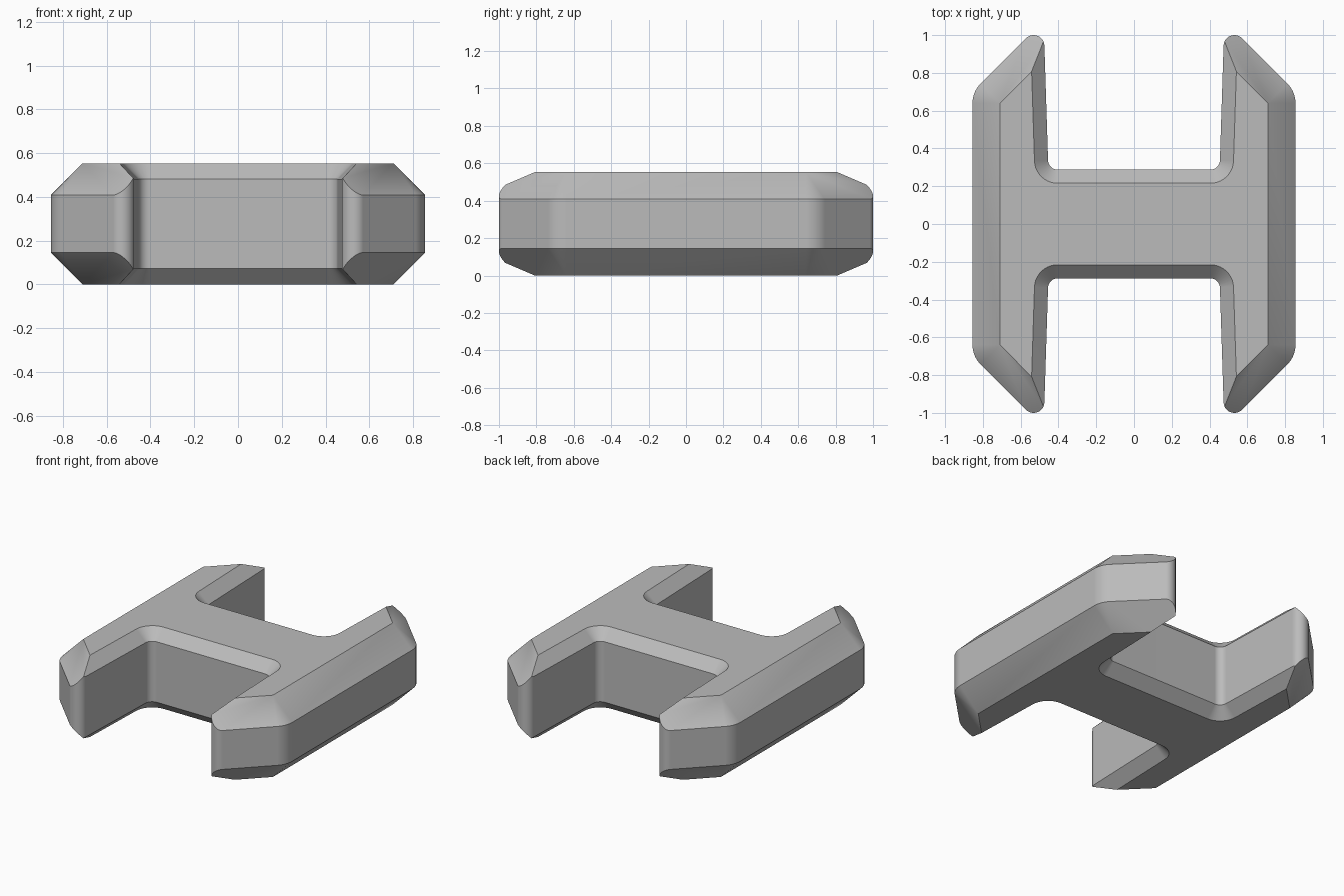
import bpy, bmesh, math
from math import sin, cos, pi, sqrt

cube = bpy.data.objects.get("Cube")
if cube:
    bpy.data.objects.remove(cube, do_unlink=True)

HEIGHT = 0.553
OUTER, INNER = 0.145, 0.072      # chamfer sizes
CORE = (0.71, 0.64)              # corner of the top face
FILLET = (0.405, 0.338, 0.05)    # channel fillet centre and radius
SLOPE = 0.032                    # draft of the channel walls
K = sqrt(1 + SLOPE ** 2)
LEAN = math.atan(SLOPE)
FAR = 1.8


def arc(cx, cy, r, a0, a1, n=10):
    return [(cx + r * cos(a0 + (a1 - a0) * i / n),
             cy + r * sin(a0 + (a1 - a0) * i / n)) for i in range(n + 1)]


def loft(name, levels):
    """Solid through a stack of (z, outline) rings."""
    bm = bmesh.new()
    rings = [[bm.verts.new((x, y, z)) for x, y in pts] for z, pts in levels]
    for low, high in zip(rings, rings[1:]):
        for i in range(len(low)):
            j = (i + 1) % len(low)
            bm.faces.new((low[i], low[j], high[j], high[i]))
    bm.faces.new(rings[0])
    bm.faces.new(rings[-1])
    bmesh.ops.remove_doubles(bm, verts=bm.verts, dist=1e-5)
    bmesh.ops.recalc_face_normals(bm, faces=bm.faces)
    mesh = bpy.data.meshes.new(name)
    bm.to_mesh(mesh)
    bm.free()
    obj = bpy.data.objects.new(name, mesh)
    bpy.context.collection.objects.link(obj)
    return obj


def body_outline(r):
    """Pointed hull with rounded shoulders, r outside the core."""
    quarter = arc(*CORE, r, 0, pi / 4)
    apex = (0, sum(CORE) + r * sqrt(2))
    left = [(-x, y) for x, y in reversed(quarter)]
    half = quarter + [apex] + left
    return half + [(-x, -y) for x, y in half]


def channel_outline(d, side):
    """Open-ended slot with filleted inner corners, widened by d."""
    x, y, r = FILLET
    half = arc(x, y, r + d, -pi / 2, -LEAN)
    tx, ty = half[-1]
    half.append((tx + SLOPE * (FAR - ty), FAR))
    pts = half + [(-px, py) for px, py in reversed(half)]
    return [(px, py * side) for px, py in pts]


def tip_outline(sx, sy):
    """Waste outside the rounded tip of a prong."""
    fx, fy, fr = FILLET
    wall = fx + fr * K
    diagonal = sum(CORE) + OUTER * sqrt(2)
    r = (diagonal - wall - SLOPE * (1 - fy) - 1) / (sqrt(2) + K - 1 - SLOPE)
    cy = 1 - r
    cx = wall + SLOPE * (cy - fy) + r * K
    curve = arc(cx, cy, r, pi - LEAN, pi / 4, 14)
    pts = [(0.3, curve[0][1])] + curve + [(cx + 0.3, cy + 0.3), (0.3, cy + 0.3)]
    return [(x * sx, y * sy) for x, y in pts]


# Chamfered hull
body = loft("h_shaped_block", [
    (0, body_outline(0)), (OUTER, body_outline(OUTER)),
    (HEIGHT - OUTER, body_outline(OUTER)), (HEIGHT, body_outline(0))])

# Flared channels and rounded prong tips
cutters = []
E = 0.05
for side in (1, -1):
    cutters.append(loft("channel_cutter", [
        (-E, channel_outline(INNER + E, side)), (INNER, channel_outline(0, side)),
        (HEIGHT - INNER, channel_outline(0, side)),
        (HEIGHT + E, channel_outline(INNER + E, side))]))
    for sx in (1, -1):
        pts = tip_outline(sx, side)
        cutters.append(loft("tip_cutter", [(-E, pts), (HEIGHT + E, pts)]))

bpy.ops.object.select_all(action='DESELECT')
bpy.context.view_layer.objects.active = body
body.select_set(True)
for cutter in cutters:
    cutter.hide_render = True
    mod = body.modifiers.new("cut", 'BOOLEAN')
    mod.operation, mod.solver, mod.object = 'DIFFERENCE', 'EXACT', cutter
    bpy.ops.object.modifier_apply(modifier=mod.name)
    bpy.data.objects.remove(cutter, do_unlink=True)

# Grey finish, smooth fillets and crisp chamfers
grey = bpy.data.materials.new("grey")
grey.use_nodes = True
colour = (0.5, 0.5, 0.5, 1)
grey.diffuse_color = colour
grey.node_tree.nodes["Principled BSDF"].inputs["Base Color"].default_value = colour
body.data.materials.clear()
body.data.materials.append(grey)
for face in body.data.polygons:
    face.material_index = 0
bpy.ops.object.shade_smooth_by_angle(angle=math.radians(20))
weighted = body.modifiers.new("weighted_normals", 'WEIGHTED_NORMAL')
weighted.keep_sharp = True
